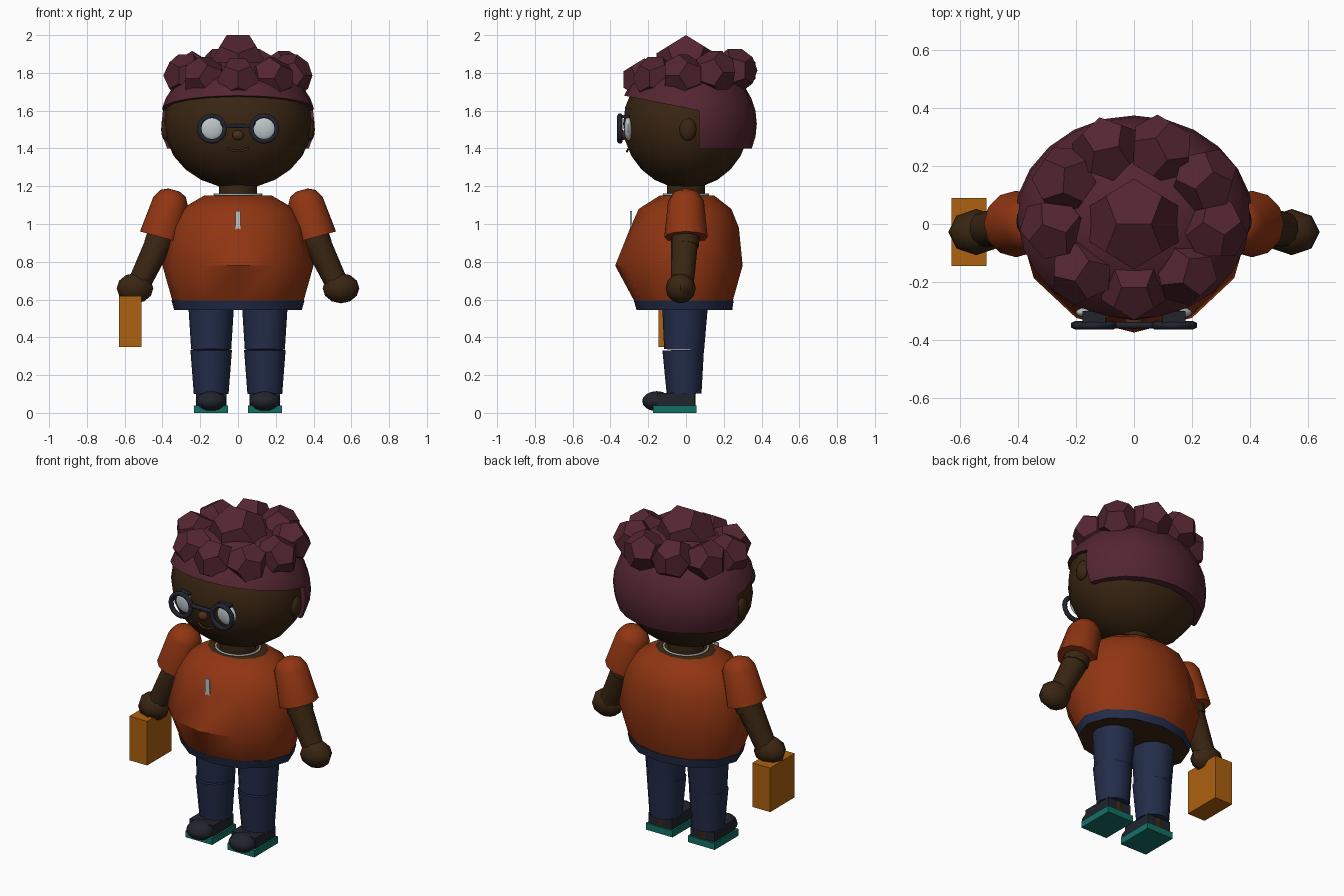
import bpy, bmesh
from math import sin, cos, pi, radians
from mathutils import Vector, Matrix

cube = bpy.data.objects.get("Cube")
if cube:
    bpy.data.objects.remove(cube, do_unlink=True)


def material(name, r, g, b):
    m = bpy.data.materials.new(name)
    m.use_nodes = True
    m.diffuse_color = (r, g, b, 1)
    bsdf = m.node_tree.nodes["Principled BSDF"]
    bsdf.inputs["Base Color"].default_value = (r, g, b, 1)
    bsdf.inputs["Roughness"].default_value = 0.8
    return m


SKIN = material("brown skin", .042, .019, .006)
LIPS = material("lip brown", .075, .026, .009)
SHIRT = material("rust shirt", .28, .036, .006)
HAIR = material("plum hair", .088, .019, .031)
DENIM = material("denim blue", .017, .026, .068)
DARK = material("charcoal", .016, .018, .028)
TEAL = material("teal sole", .006, .16, .13)
BAG = material("ochre bag", .42, .12, .005)
PALE = material("pale silver", .5, .56, .58)


def finish(bm, name, *mats, angle=40):
    """Turn a bmesh into an object, smooth below the given edge angle."""
    bmesh.ops.recalc_face_normals(bm, faces=bm.faces)
    for f in bm.faces:
        f.smooth = angle > 0
    for e in bm.edges:
        e.smooth = e.calc_face_angle(0) < radians(angle)
    me = bpy.data.meshes.new(name)
    bm.to_mesh(me)
    bm.free()
    for m in mats:
        me.materials.append(m)
    ob = bpy.data.objects.new(name, me)
    bpy.context.scene.collection.objects.link(ob)
    return ob


def ball_mesh(at, size, u=16, v=12):
    bm = bmesh.new()
    bmesh.ops.create_uvsphere(bm, u_segments=u, v_segments=v, radius=1)
    bmesh.ops.transform(bm, verts=bm.verts,
                        matrix=Matrix.Translation(at) @ Matrix.Diagonal((*size, 1)))
    return bm


def ball(name, mat, at, size, u=16, v=12):
    return finish(ball_mesh(at, size, u, v), name, mat, angle=50)


def box(name, mat, low, high):
    low, high = Vector(low), Vector(high)
    bm = bmesh.new()
    bmesh.ops.create_cube(bm, size=1)
    bmesh.ops.transform(bm, verts=bm.verts, matrix=Matrix.Translation((low + high) / 2)
                        @ Matrix.Diagonal((*(high - low), 1)))
    return finish(bm, name, mat, angle=0)


def tube(name, mat, stations, sides=12):
    """Capped loft of circles along a straight axis; stations are (point, radius)."""
    pts = [Vector(p) for p, r in stations]
    turn = (pts[-1] - pts[0]).to_track_quat('Z', 'Y')
    bm = bmesh.new()
    rings = [[bm.verts.new(p + turn @ Vector((r * cos(2 * pi * i / sides),
                                              r * sin(2 * pi * i / sides), 0)))
              for i in range(sides)] for p, (_, r) in zip(pts, stations)]
    skin_rings(bm, rings)
    return finish(bm, name, mat)


def skin_rings(bm, rings):
    n = len(rings[0])
    for a, b in zip(rings, rings[1:]):
        for i in range(n):
            bm.faces.new((a[i], a[(i + 1) % n], b[(i + 1) % n], b[i]))
    return bm.faces.new(rings[0]), bm.faces.new(rings[-1])


def oval_lathe(name, profile, mats, sides=12):
    """Body of (z, half width, front depth, back depth) rings; caps use the second material."""
    bm = bmesh.new()
    rings = []
    for z, w, front, back in profile:
        ring = []
        for i in range(sides):
            a = 2 * pi * i / sides
            ring.append(bm.verts.new((w * cos(a), sin(a) * (back if sin(a) > 0 else front), z)))
        rings.append(ring)
    for cap in skin_rings(bm, rings):
        cap.material_index = len(mats) - 1
    return finish(bm, name, *mats)


def wire(name, mat, points, radius, cyclic=False):
    cu = bpy.data.curves.new(name, 'CURVE')
    cu.dimensions = '3D'
    cu.bevel_depth = radius
    cu.bevel_resolution = 1
    cu.use_fill_caps = True
    s = cu.splines.new('POLY')
    s.points.add(len(points) - 1)
    for p, co in zip(s.points, points):
        p.co = (*co, 1)
    s.use_cyclic_u = cyclic
    cu.materials.append(mat)
    ob = bpy.data.objects.new(name, cu)
    bpy.context.scene.collection.objects.link(ob)


def lump(name, at, radius, spin=0):
    """Flat-faced dodecahedron, the dual of an icosahedron, with an edge on top."""
    phi = (1 + 5 ** .5) / 2
    bm = bmesh.new()
    corners = [(x, y, z) for x in (-1, 1) for y in (-1, 1) for z in (-1, 1)]
    for a in (-1 / phi, 1 / phi):
        for b in (-phi, phi):
            corners += [(a, 0, b), (0, b, a), (b, a, 0)]
    for c in corners:
        bm.verts.new(Vector(c) * radius / 3 ** .5)
    bmesh.ops.convex_hull(bm, input=bm.verts)
    bmesh.ops.dissolve_limit(bm, angle_limit=.02, verts=bm.verts, edges=bm.edges)
    bmesh.ops.transform(bm, verts=bm.verts,
                        matrix=Matrix.Translation(at) @ Matrix.Rotation(spin, 4, 'Z'))
    finish(bm, name, HAIR, angle=0)


def hair_part(name, planes):
    """Hair shell with everything on the normal side of each plane cut away."""
    bm = ball_mesh((0, .005, 1.53), (.415, .37, .35), 24, 16)
    for co, no in planes:
        cut = bmesh.ops.bisect_plane(bm, geom=bm.verts[:] + bm.edges[:] + bm.faces[:],
                                     plane_co=co, plane_no=no, clear_outer=True)
        edges = [e for e in cut["geom_cut"] if isinstance(e, bmesh.types.BMEdge)]
        bmesh.ops.contextual_create(bm, geom=edges)
    finish(bm, name, HAIR)


# Head and hair
ball("head", SKIN, (0, 0, 1.53), (.392, .333, .342), 16, 12)
hair_part("hair_fringe", [((0, .07, 1.6), (0, 1, 0)), ((0, .07, 1.6), (0, -.2, -1))])
hair_part("hair_back", [((0, .07, 1.6), (0, -1, 0)), ((0, 0, 1.4), (0, 0, -1))])
lump("crown_curl", (0, 0, 1.843), .168)
for i in range(9):
    a = radians(-90 + 40 * i)
    lump("curl", (.28 * cos(a), .027 + .247 * sin(a), 1.79 + .025 * sin(a)), .12, 1.3 * i)

# Face
ball("nose", LIPS, (0, -.338, 1.47), (.032, .026, .027), 10, 8)
wire("smile", LIPS, [(.055 * t, -.312 + .008 * t * t, 1.385 + .015 * t * t)
                     for t in (-1, -.5, 0, .5, 1)], .006)
for s in (-1, 1):
    ball("ear", SKIN, (s * .382, .01, 1.5), (.025, .045, .06), 12, 8)
    ball("eye", PALE, (s * .138, -.306, 1.505), (.064, .022, .064))
    ring = [(s * .138 + .068 * cos(k * pi / 8), -.35, 1.505 + .068 * sin(k * pi / 8))
            for k in range(16)]
    wire("glasses_rim", DARK, ring, .014, True)
    box("glasses_hinge", DARK, (s * .138 - .04, -.345, 1.562), (s * .138 + .04, -.3, 1.576))
wire("glasses_bridge", DARK, [(-.07, -.35, 1.52), (.07, -.35, 1.52)], .012)

# Torso
tube("neck", SKIN, [((0, 0, 1.12), .1), ((0, 0, 1.25), .1)], 16)
oval_lathe("shirt", [(.585, .345, .27, .245), (.78, .4, .375, .3), (.98, .36, .295, .28),
                     (1.08, .3, .25, .24), (1.15, .18, .14, .15)], (SHIRT, SKIN))
oval_lathe("waistband", [(.545, .338, .262, .245), (.595, .352, .276, .252)], (DENIM, SKIN))
wire("necklace", PALE, [(.125 * cos(k * pi / 12), .118 * sin(k * pi / 12), 1.157)
                        for k in range(24)], .006, True)
box("pendant", PALE, (-.014, -.296, .97), (.014, -.287, 1.07))

# Arms and legs on both sides
for s in (-1, 1):
    tube("sleeve", SHIRT, [((s * .408, 0, .93), .115), ((s * .356, 0, 1.12), .095),
                           ((s * .344, 0, 1.162), .07), ((s * .339, 0, 1.18), .03)])
    tube("upper_arm", SKIN, [((s * .425, -.005, .885), .075), ((s * .39, 0, .99), .075)])
    tube("forearm", SKIN, [((s * .53, -.02, .67), .06), ((s * .42, -.008, .9), .072)])
    ball("hand", SKIN, (s * .545, -.028, .66), (.097, .08, .08), 8, 6)
    x = s * .142
    tube("thigh", DENIM, [((x, -.01, .335), .106), ((x, -.005, .57), .121)])
    tube("shin", DENIM, [((x, -.01, .1), .092), ((x, -.015, .333), .11)])
    tube("ankle", SKIN, [((x, -.01, .04), .06), ((x, -.01, .12), .06)])
    box("shoe_sole", TEAL, (x - .09, -.175, 0), (x + .09, .055, .04))
    box("shoe_upper", DARK, (x - .08, -.15, .035), (x + .08, .045, .105))
    ball("shoe_toe", DARK, (x, -.155, .062), (.082, .077, .053), 12, 8)

# Bag held in the right hand
box("bag", BAG, (-.63, -.145, .35), (-.51, .09, .618))
